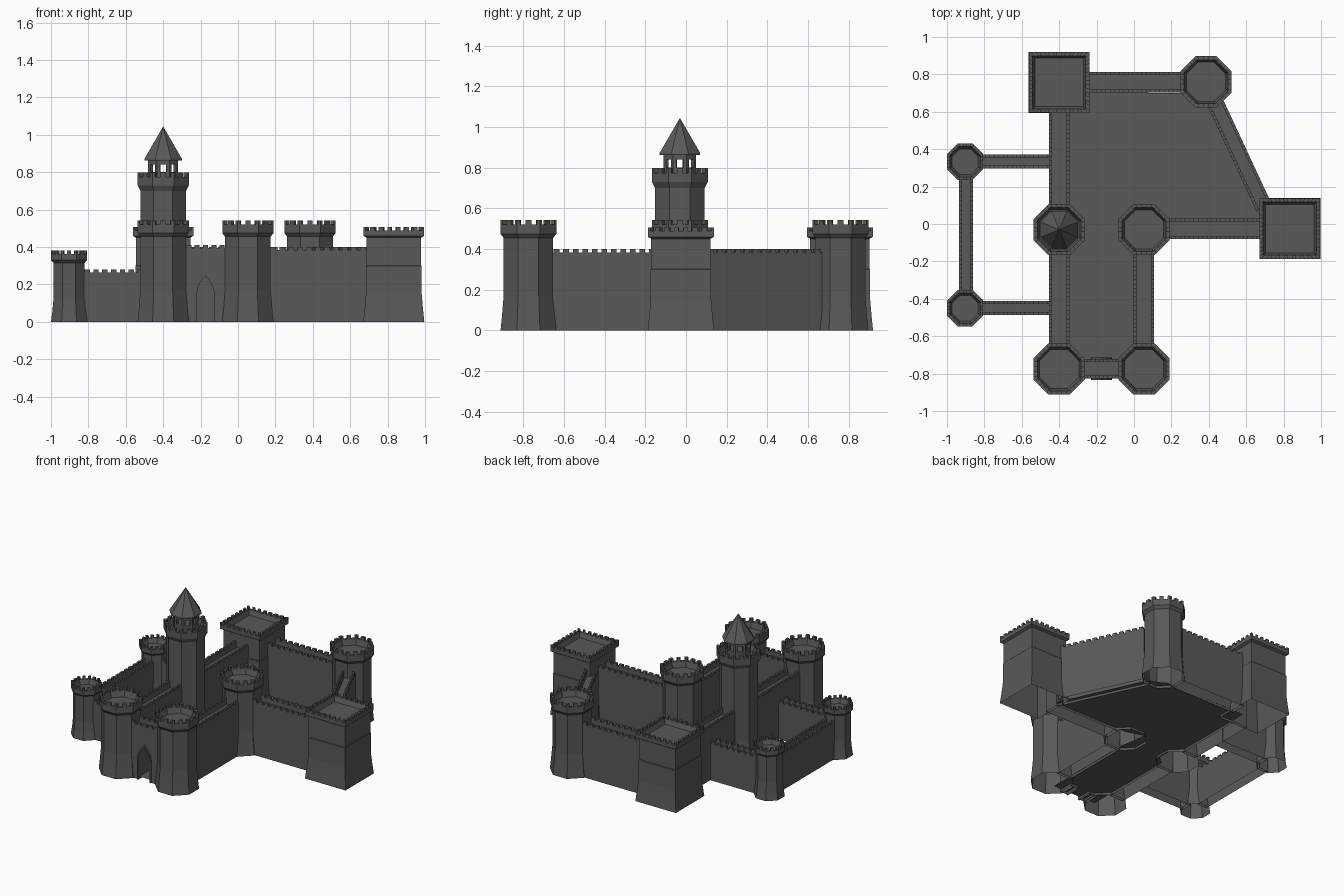
import bpy, bmesh, math
from mathutils import Vector

if "Cube" in bpy.data.objects:
    bpy.data.objects.remove(bpy.data.objects["Cube"])

stone = bpy.data.materials.new("dark grey stone")
stone.diffuse_color = (0.1, 0.1, 0.1, 1)
stone.use_nodes = True
stone.node_tree.nodes["Principled BSDF"].inputs["Base Color"].default_value = stone.diffuse_color


def finish(bm, name):
    bmesh.ops.recalc_face_normals(bm, faces=bm.faces)
    me = bpy.data.meshes.new(name)
    bm.to_mesh(me)
    bm.free()
    me.materials.append(stone)
    ob = bpy.data.objects.new(name, me)
    bpy.context.collection.objects.link(ob)
    return ob


def loft(bm, rings, bottom=False, top=True):
    vs = [[bm.verts.new(p) for p in r] for r in rings]
    n = len(rings[0])
    for a, b in zip(vs, vs[1:]):
        for i in range(n):
            j = (i + 1) % n
            bm.faces.new((a[i], a[j], b[j], b[i]))
    if bottom:
        bm.faces.new(vs[0][::-1])
    if top:
        bm.faces.new(vs[-1])


def ring(c, sides, half, z):
    # regular polygon with flats facing the axes; half = centre to flat
    r = half / math.cos(math.pi / sides)
    return [Vector((c[0] + r * math.cos(2 * math.pi * (i + .5) / sides),
                    c[1] + r * math.sin(2 * math.pi * (i + .5) / sides), z)) for i in range(sides)]


def crown(bm, c, sides, outer, inner, z0, z1, gaps):
    # merlons around a tower rim, mitred at the corners
    o, q = ring(c, sides, outer, z0), ring(c, sides, inner, z0)
    up = Vector((0, 0, z1 - z0))
    u = 1 / (2 * gaps)
    spans = [(max(0, (2 * k - .5) * u), min(1, (2 * k + .5) * u)) for k in range(gaps + 1)]
    for i in range(sides):
        j = (i + 1) % sides
        for a, b in spans:
            base = [o[i].lerp(o[j], a), o[i].lerp(o[j], b), q[i].lerp(q[j], b), q[i].lerp(q[j], a)]
            loft(bm, [base, [p + up for p in base]])


def tower(name, c, sides, profile, rim, deck, top, gaps, thick=.02):
    bm = bmesh.new()
    outer = profile[-1][0]
    prof = profile + [(outer, rim), (outer - thick, rim), (outer - thick - .012, deck)]
    loft(bm, [ring(c, sides, h, z) for h, z in prof])
    crown(bm, c, sides, outer, outer - thick, rim, top, gaps)
    return finish(bm, name)


def wall(name, p, q, width, top, arch=None):
    bm = bmesh.new()
    p, q = Vector((*p, 0)), Vector((*q, 0))
    d = (q - p).normalized()
    n = Vector((-d.y, d.x, 0))
    L = (q - p).length
    w = width / 2

    def at(s, t, z):
        return p + d * s + n * t + Vector((0, 0, z))

    def block(s0, s1, t0, t1, z0, z1):
        loft(bm, [[at(s0, t0, z), at(s1, t0, z), at(s1, t1, z), at(s0, t1, z)] for z in (z0, z1)])

    walk, rim, th = top - .05, top - .016, .016
    outline = [(0, 0), (0, walk), (L, walk), (L, 0)]
    if arch:
        outline += [(L / 2 + x, z) for x, z in reversed(arch)]
    # wall body, open underneath
    a = [bm.verts.new(at(s, -w, z)) for s, z in outline]
    b = [bm.verts.new(at(s, w, z)) for s, z in outline]
    bm.faces.new(a)
    bm.faces.new(b[::-1])
    for i in range(len(a)):
        j = (i + 1) % len(a)
        if outline[i][1] or outline[j][1]:
            bm.faces.new((a[i], a[j], b[j], b[i]))
    # parapets and merlons on both edges
    count = max(2, round(L / .048))
    for t0, t1 in ((-w, -w + th), (w - th, w)):
        block(0, L, t0, t1, walk, rim)
        for k in range(count):
            block((k + .2) * L / count, (k + .8) * L / count, t0, t1, rim, top)
    return finish(bm, name)


# octagonal and square tower profiles: (half width, height)
big = [(.137, 0), (.131, .06), (.122, .17), (.122, .455), (.137, .475)]
small = [(.097, 0), (.09, .05), (.083, .13), (.083, .315), (.097, .33)]
square = [(.163, 0), (.155, .08), (.149, .15), (.149, .298), (.146, .302), (.146, .45), (.162, .46)]
keep = [(.137, 0), (.131, .06), (.122, .17), (.122, .70), (.137, .73)]

for k, c in enumerate([(-.4, -.775), (.053, -.775), (.053, -.03), (.385, .76)]):
    tower(f"round_tower_{k}", c, 8, big, .52, .48, .543, 2)
for k, c in enumerate([(-.903, .333), (-.903, -.45)]):
    tower(f"outer_tower_{k}", c, 8, small, .362, .33, .382, 2, .016)
for k, c in enumerate([(-.4, .757), (.833, -.025)]):
    tower(f"square_tower_{k}", c, 4, square, .488, .455, .506, 7)

# keep with lantern and pointed roof
K = (-.4, -.03)
tower("keep_tower", K, 8, keep, .775, .74, .798, 2)
bm = bmesh.new()
loft(bm, [ring(K, 8, .08, z) for z in (.74, .80)])
o, q = ring(K, 8, .08, .8), ring(K, 8, .064, .8)
for i in range(8):
    for a, b in ((0, .24), (.76, 1)):
        j = (i + 1) % 8
        base = [o[i].lerp(o[j], a), o[i].lerp(o[j], b), q[i].lerp(q[j], b), q[i].lerp(q[j], a)]
        loft(bm, [base, [v + Vector((0, 0, .04)) for v in base]])
loft(bm, [ring(K, 8, .08, z) for z in (.84, .866)], bottom=True)
finish(bm, "lantern")
bm = bmesh.new()
loft(bm, [ring(K, 8, h, z) for h, z in ((.1, .862), (.1, .872), (.001, 1.043))], bottom=True)
finish(bm, "pointed_roof")

# pointed gate arch, then the curtain walls
def arch_curve(hw, spring, apex):
    right = [(hw * math.cos(t * math.pi / 2) ** .8 if t < 1 else 0,
              spring + (apex - spring) * t) for t in (0, .25, .5, .75, 1)]
    return [(-hw, 0)] + [(-x, z) for x, z in right] + [(x, z) for x, z in right[-2::-1]] + [(hw, 0)]

gate = arch_curve(.046, .15, .245)
wall("gate_wall", (-.285, -.773), (-.062, -.773), .105, .41, gate)
wall("west_wall_south", (-.4, -.66), (-.4, -.145), .11, .40)
wall("west_wall_north", (-.4, .085), (-.4, .615), .11, .40)
wall("inner_wall", (.053, -.66), (.053, -.145), .11, .40)
wall("south_wall", (.165, -.025), (.69, -.025), .11, .40)
wall("north_wall", (-.26, .757), (.27, .757), .11, .40)
wall("east_wall", (.434, .65), (.697, .085), .09, .40)
wall("outer_wall_north", (-.83, .333), (-.452, .333), .075, .28)
wall("outer_wall_south", (-.83, -.45), (-.452, -.45), .075, .28)
wall("outer_wall_west", (-.898, -.375), (-.898, .258), .075, .28)

# raised stone frame around the gate, through the wall
bm = bmesh.new()
outer = arch_curve(.056, .15, .262)
loops = [[bm.verts.new((-.1735 + x, y, z)) for x, z in prof]
         for prof, y in ((gate, -.833), (outer, -.833), (outer, -.713), (gate, -.713))]
for a, b in zip(loops, loops[1:] + loops[:1]):
    for i in range(len(a) - 1):
        bm.faces.new((a[i], a[i + 1], b[i + 1], b[i]))
finish(bm, "gate_frame")

# courtyard floor
bm = bmesh.new()
bm.faces.new([bm.verts.new((x, y, .018)) for x, y in
              [(-.35, -.82), (0, -.82), (0, -.12), (-.03, .07), (.1, .03), (.69, .03), (.69, .05),
               (.42, .64), (.3, .7), (-.345, .705), (-.345, .08), (-.29, .02), (-.29, -.08), (-.345, -.13)]])
finish(bm, "courtyard_floor")
for f in bpy.data.objects["courtyard_floor"].data.polygons:
    if f.normal.z < 0:
        f.flip()
